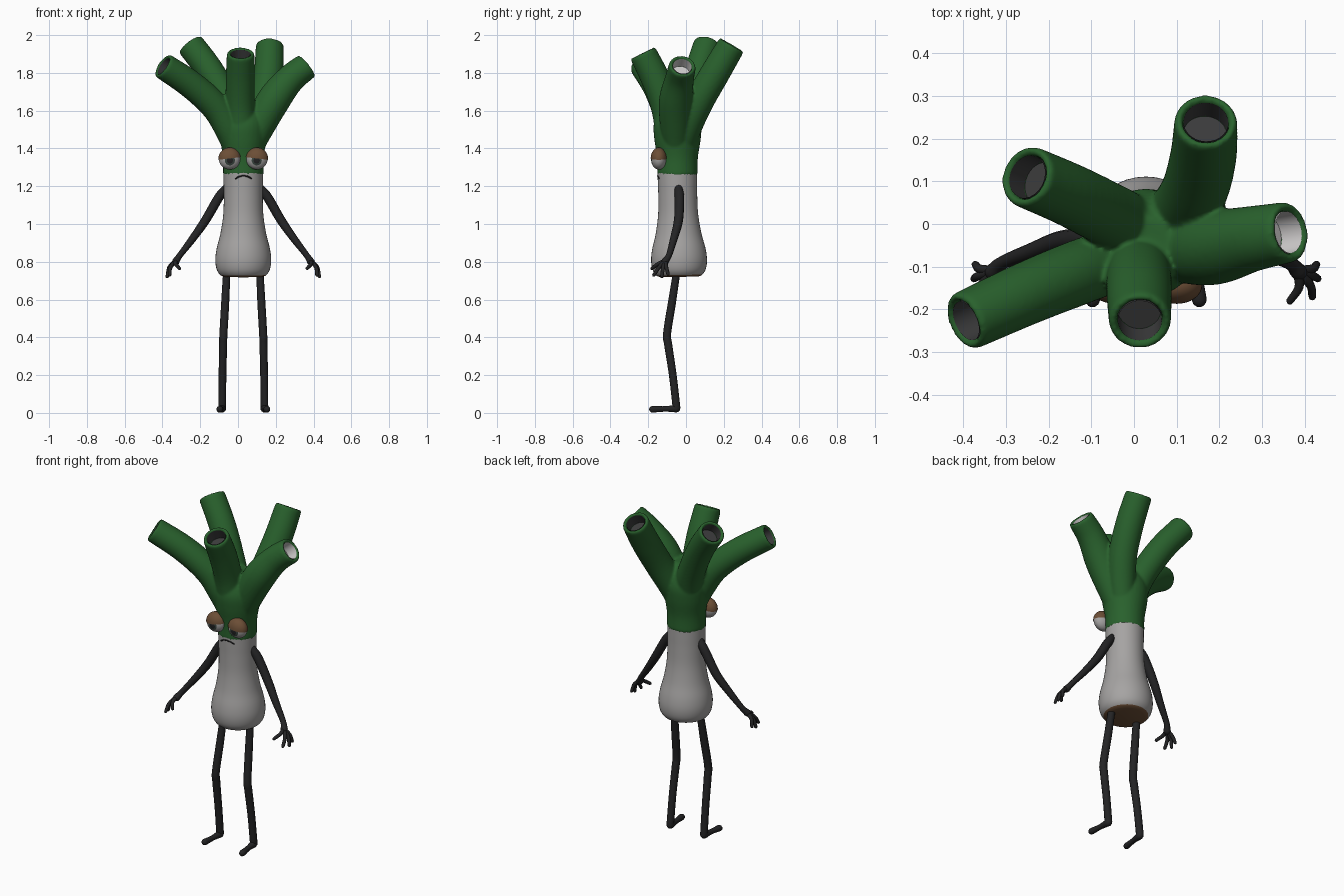
import bpy, bmesh, math
from mathutils import Vector, Matrix

cube = bpy.data.objects.get("Cube")
if cube:
    bpy.data.objects.remove(cube, do_unlink=True)

CX = 0.028  # the figure's own centre line


def material(name, r, g, b):
    m = bpy.data.materials.new(name)
    m.use_nodes = True
    m.diffuse_color = (r, g, b, 1)
    node = m.node_tree.nodes["Principled BSDF"]
    node.inputs["Base Color"].default_value = (r, g, b, 1)
    node.inputs["Roughness"].default_value = 0.7
    return m


GREEN = material("leaf green", 0.022, 0.12, 0.026)
PALE = material("pale stem", 0.38, 0.37, 0.365)
BLACK = material("limb black", 0.017, 0.017, 0.018)
BROWN = material("lid brown", 0.15, 0.077, 0.037)
GREY = material("hollow grey", 0.043, 0.043, 0.044)
WHITE = material("hollow white", 0.62, 0.6, 0.6)
IRIS = material("iris grey green", 0.045, 0.065, 0.055)


def finish(name, bm, *mats, angle=50):
    me = bpy.data.meshes.new(name)
    bm.to_mesh(me)
    bm.free()
    ob = bpy.data.objects.new(name, me)
    bpy.context.collection.objects.link(ob)
    for m in mats:
        me.materials.append(m)
    smooth(ob, angle)
    return ob


def smooth(ob, angle):
    bpy.ops.object.select_all(action='DESELECT')
    ob.select_set(True)
    bpy.context.view_layer.objects.active = ob
    bpy.ops.object.shade_smooth_by_angle(angle=math.radians(angle))


def spline(points, steps=6):
    """Smooth path through (x, y, z, radius) points, as (centre, direction, radius)."""
    p = [Vector(q) for q in points]
    p = [2 * p[0] - p[1]] + p + [2 * p[-1] - p[-2]]
    out = []
    for i in range(1, len(p) - 2):
        a, b, c, d = p[i - 1:i + 3]
        last = i == len(p) - 3
        for k in range(steps + last):
            t = k / steps
            q = 0.5 * (2 * b + (c - a) * t + (2 * a - 5 * b + 4 * c - d) * t * t
                       + (3 * b - a - 3 * c + d) * t ** 3)
            v = 0.5 * ((c - a) + (2 * a - 5 * b + 4 * c - d) * 2 * t
                       + (3 * b - a - 3 * c + d) * 3 * t * t)
            out.append((q.xyz, v.xyz.normalized(), q.w))
    return out


def loft(bm, rings, sides=16, cap_start=True):
    """Skin a row of round sections, closing the ends."""
    u = rings[0][1].orthogonal().normalized()
    prev = None
    for c, d, r in rings:
        u = (u - d * u.dot(d)).normalized()
        v = d.cross(u)
        ring = [bm.verts.new(c + r * (u * math.cos(a) + v * math.sin(a)))
                for a in (2 * math.pi * k / sides for k in range(sides))]
        if prev:
            for k in range(sides):
                n = (k + 1) % sides
                bm.faces.new((prev[k], prev[n], ring[n], ring[k]))
        elif cap_start:
            bm.faces.new(ring[::-1])
        prev = ring
    bm.faces.new(prev)


def rounded(rings):
    """Add domed ends to a row of sections."""
    dome = ((0.5, 0.87), (0.87, 0.5), (0.98, 0.2))
    (c0, d0, r0), (c1, d1, r1) = rings[0], rings[-1]
    start = [(c0 - d0 * r0 * h, d0, r0 * w) for h, w in reversed(dome)]
    return start + rings + [(c1 + d1 * r1 * h, d1, r1 * w) for h, w in dome]


def limb(bm, points, sides=12):
    loft(bm, rounded(spline(points)), sides)


# Stem body with a brown root disc below
bm = bmesh.new()
stem = [(0.72, .1), (0.73, .122), (0.76, .141), (0.81, .148), (0.87, .141), (0.95, .121),
        (1.05, .106), (1.15, .103), (1.22, .104), (1.275, .105)]
loft(bm, spline([(CX, -0.035 - 0.02 * (z - 0.72), z, r) for z, r in stem], 4), 40)
bm.normal_update()
for f in bm.faces:
    f.material_index = int(f.normal.z < -0.75 and f.calc_center_median().z < 0.75)
finish("stem_body", bm, PALE, BROWN)

# Leaf head: a flaring crown and five hollow leaves fused together
leaves = {
    "right_front": [(0, -.06, 1.36, .06), (-.05, -.085, 1.5, .073), (-.12, -.11, 1.62, .076),
                    (-.245, -.16, 1.735, .074), (-.4, -.23, 1.84, .07)],
    "right_back": [(.01, -.03, 1.36, .06), (-.02, 0, 1.55, .074), (-.075, .03, 1.68, .075),
                   (-.155, .07, 1.82, .074), (-.255, .113, 1.953, .073)],
    "front": [(.025, -.06, 1.36, .06), (.02, -.085, 1.47, .073), (.012, -.11, 1.62, .076),
              (.012, -.158, 1.76, .077), (.014, -.23, 1.907, .073)],
    "left_back": [(.04, -.03, 1.36, .06), (.09, .005, 1.5, .074), (.138, .07, 1.65, .078),
                  (.162, .155, 1.8, .078), (.169, .243, 1.95, .074)],
    "left": [(.05, -.05, 1.36, .06), (.105, -.055, 1.5, .08), (.185, -.055, 1.65, .088),
             (.275, -.035, 1.765, .077), (.368, -.018, 1.84, .071)],
}
bm = bmesh.new()
crown = [(1.26, .107), (1.35, .108), (1.45, .123), (1.53, .126), (1.6, .1), (1.65, .06)]
loft(bm, spline([(CX, -0.045, z, r) for z, r in crown]), 32)
for name, path in leaves.items():
    rings = spline(path)
    c, d, r = rings[-1]
    rings[-1] = (c - d * 0.012, d, r)
    rings += [(c - d * 0.002, d, r - 0.004), (c, d, r - 0.012), (c - d * 0.008, d, r - 0.02),
              (c - d * 0.08, d, r - 0.02)]
    loft(bm, rings, 28)
    lining = bmesh.new()
    loft(lining, [(c - d * h, d, r - 0.0215) for h in (0.008, 0.04, 0.07)], 28, False)
    finish(name + "_leaf_hollow", lining, WHITE if name == "left" else GREY)
head = finish("leaf_head", bm, GREEN)
remesh = head.modifiers.new("fuse", 'REMESH')
remesh.mode = 'VOXEL'
remesh.voxel_size = 0.007
blend = head.modifiers.new("blend", 'SMOOTH')
blend.factor = 0.5
blend.iterations = 6
fused = bpy.data.meshes.new_from_object(
    head.evaluated_get(bpy.context.evaluated_depsgraph_get()))
head.modifiers.clear()
head.data = fused
fused.materials.clear()
fused.materials.append(GREEN)
smooth(head, 80)

for side, s in (("left", 1), ("right", -1)):
    def P(x, y, z, r):
        return (CX + s * x, y, z, r)

    # Arm with a small four-fingered hand
    bm = bmesh.new()
    limb(bm, [P(.09, -.04, 1.19, .022), P(.13, -.035, 1.14, .025), P(.2, -.04, 1.02, .024),
              P(.27, -.065, .92, .02), P(.335, -.09, .835, .016), P(.358, -.112, .8, .02)])
    tips = [(.4, -.095, .735), (.403, -.128, .722), (.39, -.17, .73), (.338, -.18, .765)]
    for x, y, z in tips:
        mid = P((x + .36) / 2 + .01, (y - .115) / 2, (z + .8) / 2 + .006, .0105)
        limb(bm, [P(.355, -.11, .805, .012), mid, P(x, y, z, .009)], 8)
    finish(side + "_arm", bm, BLACK)

    # Leg with a bent knee, and foot
    bm = bmesh.new()
    limb(bm, [P(.088, -.05, .74, .02), P(.096, -.075, .58, .022), P(.105, -.1, .42, .022),
              P(.107, -.094, .36, .022), P(.11, -.07, .2, .021), P(.112, -.05, .025, .021)])
    limb(bm, [P(.112, -.052, .023, .021), P(.117, -.11, .021, .015), P(.125, -.177, .019, .018)])
    finish(side + "_leg", bm, BLACK)

    # Shallow eyeball, pole turned forward so iris and pupil are rings of faces
    place = Matrix.Translation((CX + s * .072, -.144, 1.345)) @ Matrix.Diagonal((1, .72, 1, 1))
    gaze = Vector((-s * 0.02, -1, -0.16)).normalized()
    bm = bmesh.new()
    bmesh.ops.create_uvsphere(bm, u_segments=32, v_segments=32, radius=.057)
    bm.transform(gaze.to_track_quat('Z', 'Y').to_matrix().to_4x4())
    for f in bm.faces:
        a = math.degrees(f.calc_center_median().angle(gaze))
        f.material_index = 2 if a < 14 else 1 if a < 27 else 0
    bm.transform(place)
    finish(side + "_eye", bm, PALE, IRIS, BLACK)

    # Heavy upper eyelid, drooping outwards
    bm = bmesh.new()
    bmesh.ops.create_uvsphere(bm, u_segments=32, v_segments=16, radius=.06)
    bmesh.ops.bisect_plane(bm, geom=bm.verts[:] + bm.edges[:] + bm.faces[:], clear_inner=True,
                           plane_co=(0, 0, .002), plane_no=(s * 0.12, 0, 1))
    bm.transform(place)
    finish(side + "_eyelid", bm, BROWN)

# Downturned mouth
bm = bmesh.new()
mouth = [(-.04, 1.24), (-.022, 1.251), (0, 1.255), (.022, 1.252), (.042, 1.242)]
limb(bm, [(CX + x, -.045 - math.sqrt(.105 ** 2 - x * x), z, .004) for x, z in mouth], 8)
finish("mouth", bm, BLACK)
